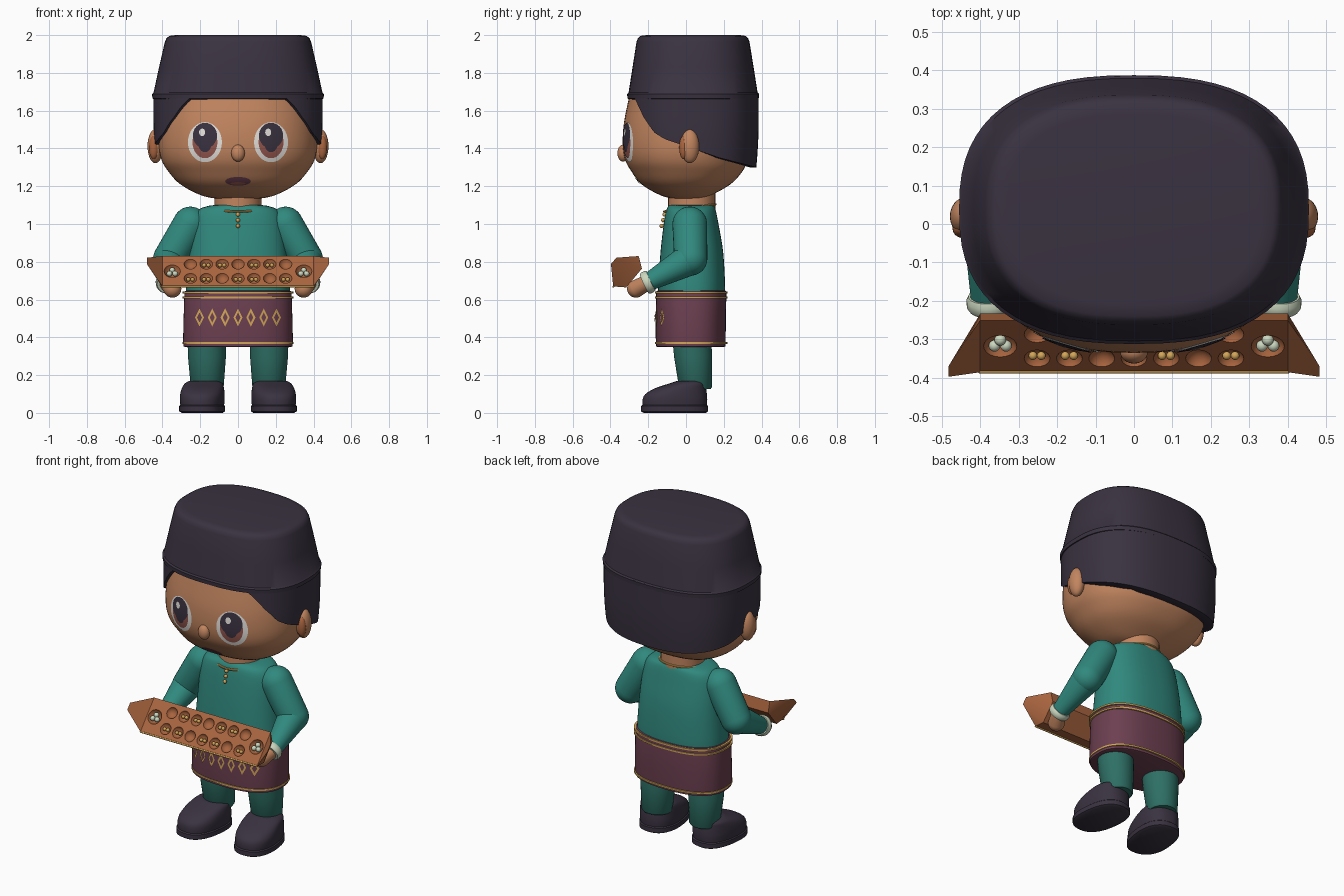
import bpy, bmesh, math
from mathutils import Vector, Matrix
from mathutils.bvhtree import BVHTree

cube = bpy.data.objects.get("Cube")
if cube:
    bpy.data.objects.remove(cube, do_unlink=True)


def paint(name, *rgb):
    m = bpy.data.materials.new(name)
    m.use_nodes = True
    m.diffuse_color = (*rgb, 1)
    m.node_tree.nodes["Principled BSDF"].inputs["Base Color"].default_value = (*rgb, 1)
    return m


DARK = paint("dark plum", .042, .032, .052)
SKIN = paint("warm skin", .54, .235, .115)
TEAL = paint("teal cloth", .03, .25, .21)
DEEP = paint("deep teal cloth", .027, .16, .13)
MAROON = paint("maroon cloth", .15, .05, .08)
GOLD = paint("gold", .65, .38, .1)
WOOD = paint("reddish wood", .40, .13, .05)
PALE = paint("pale green", .60, .68, .52)
WHITE = paint("eye white", .85, .82, .78)
IRIS = paint("iris brown", .30, .095, .075)
parts = []


def finish(name, mat, bm, fix=True):
    if fix:
        bmesh.ops.recalc_face_normals(bm, faces=bm.faces)
    mesh = bpy.data.meshes.new(name)
    bm.to_mesh(mesh)
    mesh.materials.append(mat)
    ob = bpy.data.objects.new(name, mesh)
    bpy.context.collection.objects.link(ob)
    parts.append(ob)
    return ob


def skin_rings(bm, rings, caps=True):
    rows = [[bm.verts.new(p) for p in ring] for ring in rings]
    n = len(rows[0])
    for a, b in zip(rows, rows[1:]):
        for i in range(n):
            bm.faces.new((a[i], a[(i + 1) % n], b[(i + 1) % n], b[i]))
    if caps:
        bm.faces.new(rows[0])
        bm.faces.new(rows[-1])


def oval(t, power):
    c, s = math.cos(t), math.sin(t)
    return (math.copysign(abs(c) ** (2 / power), c), math.copysign(abs(s) ** (2 / power), s))


def turns(n):
    return [math.tau * i / n for i in range(n)]


def smooth_rows(rows, steps):
    # Rounded interpolation between profile rows
    rows = [rows[0], *rows, rows[-1]]
    out = []
    for p0, p1, p2, p3 in zip(rows, rows[1:], rows[2:], rows[3:]):
        for k in range(steps):
            s = k / steps
            out.append([b + .5 * s * (c - a + s * (2 * a - 5 * b + 4 * c - d + s * (3 * (b - c) + d - a)))
                        for a, b, c, d in zip(p0, p1, p2, p3)])
    return out + [rows[-1]]


def loft(name, mat, rows, power=2.4, steps=1, at=Matrix()):
    # Rows are height, front y, back y, half width
    bm = bmesh.new()
    rings = []
    for z, front, back, rx in smooth_rows(rows, steps):
        ring = [oval(t, power) for t in turns(64)]
        rings.append([at @ Vector((rx * c, (front + back) / 2 + (back - front) / 2 * s, z)) for c, s in ring])
    skin_rings(bm, rings)
    finish(name, mat, bm)
    return BVHTree.FromBMesh(bm)


def lathe(name, mat, a, b, profile):
    # Profile is distance along the axis, radius
    a, b = Vector(a), Vector(b)
    turn = (b - a).to_track_quat('Z', 'Y')
    bm = bmesh.new()
    skin_rings(bm, [[a + turn @ Vector((r * math.cos(t), r * math.sin(t), d)) for t in turns(32)]
                    for d, r in profile])
    return finish(name, mat, bm)


def capsule(name, mat, a, b, ra, rb):
    length = (Vector(b) - Vector(a)).length
    arc = [math.pi / 2 * k / 8 for k in range(9)]
    start = [(-ra * math.cos(t), max(ra * math.sin(t), .001)) for t in arc]
    end = [(length + rb * math.sin(t), max(rb * math.cos(t), .001)) for t in arc]
    return lathe(name, mat, a, b, start + end)


def ball(name, mat, at, size):
    bm = bmesh.new()
    bmesh.ops.create_uvsphere(bm, u_segments=24, v_segments=14, radius=1,
                              matrix=Matrix.Translation(at) @ Matrix.Diagonal((*size, 1)))
    return finish(name, mat, bm)


def decal(name, mat, target, x, z, rx, rz, lift, inner=.01, n=32):
    # Thin painted shape laid on the front of a curved body
    bm = bmesh.new()
    rings = []
    for k in range(6):
        s = inner + (1 - inner) * k / 5
        ring = []
        for t in turns(n):
            px, pz = x + rx * s * math.cos(t), z + rz * s * math.sin(t)
            hit = target.ray_cast(Vector((px, -2, pz)), Vector((0, 1, 0)))[0]
            ring.append((px, hit.y - lift, pz))
        rings.append(ring)
    skin_rings(bm, rings, caps=False)
    bm.normal_update()
    bmesh.ops.reverse_faces(bm, faces=[f for f in bm.faces if f.normal.y > 0])
    finish(name, mat, bm, fix=False)


# Head and face
head = loft("head", SKIN, [
    (1.13, -.04, .08, .08), (1.15, -.13, .13, .19), (1.21, -.235, .235, .305), (1.28, -.29, .30, .37),
    (1.34, -.322, .325, .405), (1.42, -.335, .345, .42), (1.54, -.328, .35, .415),
    (1.70, -.295, .33, .39)], 2.3, 5)
ball("nose", SKIN, (0, -.333, 1.375), (.036, .03, .045))
for side, x in (("right", -.175), ("left", .175)):
    decal(side + "_eye_white", WHITE, head, x, 1.433, .09, .106, .003)
    decal(side + "_iris", IRIS, head, x, 1.433, .066, .085, .005)
    decal(side + "_pupil", DARK, head, x, 1.468, .064, .068, .007)
    decal(side + "_lower_pupil", DARK, head, x, 1.425, .035, .045, .0075)
    decal(side + "_eye_glint", WHITE, head, x - .015, 1.485, .016, .02, .009)
decal("mouth", MAROON, head, 0, 1.226, .068, .023, .004)
decal("lower_lip", IRIS, head, 0, 1.214, .04, .008, .006)
lathe("neck", SKIN, (0, .03, 1.03), (0, .03, 1.2), [(0, .125), (.17, .125)])

# Hair: a shell whose lower edge drops from the brow to the nape
edge = [(-.27, 1.68), (-.217, 1.565), (-.164, 1.485), (-.11, 1.45), (.02, 1.405), (.18, 1.35), (.40, 1.295)]


def hairline(y):
    for (y0, z0), (y1, z1) in zip(edge, edge[1:]):
        if y0 < y <= y1:
            return z0 + (z1 - z0) * (y - y0) / (y1 - y0)
    return 1.68


hair = bmesh.new()
strands = []
for k in range(-1, 13):
    ring = []
    for t in turns(128):
        c, s = oval(t, 2.5)
        low = hairline(.04 + .34 * s)
        z = low + (1.69 - low) * max(k, 0) / 12
        grow = 1 - .55 * max(0, 1.56 - z) ** 2 - (.1 if k < 0 else 0)
        ring.append((.447 * grow * c, .038 + .347 * grow * s, z))
    strands.append(ring)
skin_rings(hair, strands)
finish("hair", DARK, hair)

# Hat with rolled lower rim
loft("hat", DARK, [
    (1.66, -.295, .37, .435), (1.664, -.31, .385, .453), (1.688, -.312, .387, .455), (1.696, -.304, .379, .447),
    (1.83, -.283, .358, .418), (1.965, -.262, .336, .387), (1.985, -.254, .328, .378), (1.996, -.24, .315, .362),
    (2.0, -.21, .285, .33)], 2.5)

# Shirt, collar and buttons
loft("shirt", TEAL, [
    (.60, -.145, .20, .27), (.66, -.148, .207, .275), (.85, -.135, .197, .26), (1.0, -.118, .172, .243),
    (1.07, -.105, .158, .215), (1.095, -.092, .148, .16), (1.1, -.085, .14, .12)], 2.4, 4)
bpy.ops.mesh.primitive_torus_add(major_radius=.137, minor_radius=.006, major_segments=48, minor_segments=8,
                                 location=(0, .02, 1.085), rotation=(math.radians(8), 0, 0))
collar = bpy.context.object
collar.name = "collar_trim"
collar.data.materials.append(GOLD)
parts.append(collar)
for k in range(3):
    ball(f"button_{k + 1}", GOLD, (0, -.113 - .008 * k, 1.05 - .03 * k), (.011, .011, .011))

# Wrapped cloth with gold bands and a row of diamonds
wrap = loft("waist_cloth", MAROON, [
    (.348, -.15, .20, .275), (.352, -.158, .208, .288), (.375, -.16, .21, .291), (.50, -.161, .211, .288),
    (.63, -.158, .214, .284), (.645, -.155, .212, .281), (.65, -.14, .20, .26)], 2.5)
for k, z in enumerate((.366, .606, .633)):
    loft(f"gold_band_{k + 1}", GOLD, [(z, -.15, .20, .28), (z, -.165, .219, .293),
                                      (z + .010, -.165, .219, .293), (z + .010, -.15, .20, .28)], 2.5)
for k in range(7):
    decal(f"diamond_{k + 1}", GOLD, wrap, .068 * (k - 3), .505, .024, .048, .006, .55, 4)

# Limbs, ears and shoes on both sides
for side, m in (("right", -1), ("left", 1)):
    ball(side + "_ear", SKIN, (m * .437, .02, 1.412), (.042, .05, .09))
    ball(side + "_inner_ear", WOOD, (m * .446, -.012, 1.405), (.026, .024, .062))
    elbow, wrist = (m * .362, .025, .815), (m * .376, -.185, .70)
    capsule(side + "_upper_sleeve", TEAL, (m * .252, .02, 1.0), elbow, .092, .088)
    capsule(side + "_lower_sleeve", TEAL, elbow, wrist, .087, .05)
    lathe(side + "_cuff", PALE, wrist, (m * .37, -.26, .665),
          [(0, .04), (0, .055), (.012, .061), (.03, .061), (.04, .055), (.04, .03)])
    capsule(side + "_hand", SKIN, (m * .372, -.215, .685), (m * .347, -.265, .657), .042, .047)
    lathe(side + "_leg", DEEP, (m * .165, .03, .40), (m * .163, .052, .12),
          [(0, .103), (.10, .101), (.27, .087), (.28, .08)])
    at = Matrix.Translation((m * .182, 0, 0)) @ Matrix.Rotation(m * math.radians(7), 4, 'Z')
    loft(side + "_sole", DARK, [(0, -.225, .105, .105), (.008, -.238, .117, .119), (.036, -.238, .117, .119),
                                (.042, -.23, .11, .112)], 2.4, 1, at)
    loft(side + "_shoe", DARK, [(.03, -.23, .11, .112), (.07, -.23, .112, .116), (.10, -.215, .11, .115),
                                (.13, -.165, .105, .11), (.155, -.09, .098, .10), (.168, -.05, .08, .08)],
         2.4, 3, at)

# Game board: tilted tray with pointed raised ends
tray = Matrix.Translation((0, -.318, .75)) @ Matrix.Rotation(math.radians(50), 4, 'X')
bm = bmesh.new()
ends = []
for m in (-1, 1):
    ends.append([bm.verts.new(tray @ Vector((m * x, u, n))) for x, u, n in (
        (.40, .105, 0), (.40, -.105, 0), (.40, -.065, -.056), (.40, .065, -.056), (.482, .022, .085),
        (.482, -.022, .085))])
for i in range(4):
    j = (i + 1) % 4
    bm.faces.new((ends[0][i], ends[0][j], ends[1][j], ends[1][i]))
for ft, fb, bb, bt, tt, tb in ends:
    for loop in ((ft, fb, tb, tt), (bt, bb, tb, tt), (ft, bt, tt), (fb, bb, tb)):
        bm.faces.new(loop)
board = finish("game_board", WOOD, bm)

# Scooped wells in two rows, plus a store at each end
wells = [(.084 * c, u, .036) for c in range(-3, 4) for u in (-.049, .049)]
wells += [(-.348, 0, .045), (.348, 0, .045)]
bm = bmesh.new()
for x, u, r in wells:
    bmesh.ops.create_uvsphere(bm, u_segments=20, v_segments=12, radius=r,
                              matrix=tray @ Matrix.Translation((x, u, .012)))
cutter = finish("well_cutter", WOOD, bm)
parts.remove(cutter)
cutter.hide_render = True
cut = board.modifiers.new("wells", 'BOOLEAN')
cut.operation = 'DIFFERENCE'
cut.solver = 'EXACT'
cut.object = cutter
bpy.context.view_layer.objects.active = board
bpy.ops.object.modifier_apply(modifier=cut.name)
bpy.data.objects.remove(cutter, do_unlink=True)

# Beads and edge trim on the board
for k, (x, u, r) in enumerate(wells):
    store = r > .04
    if store or k % 3 != 1:
        spots = [(-.015, -.009), (.015, -.009), (0, .015)] if store else [(-.011, 0), (.011, 0)]
        size = .015 if store else .011
        for j, (dx, du) in enumerate(spots):
            ball(f"bead_{k + 1}_{j + 1}", PALE if store else GOLD,
                 tray @ Vector((x + dx, u + du, -.009)), (size,) * 3)
capsule("board_trim", GOLD, tray @ Vector((-.4, -.105, -.002)), tray @ Vector((.4, -.105, -.002)), .005, .005)

# Smooth shading with crisp edges
bpy.ops.object.select_all(action='DESELECT')
for ob in parts:
    ob.select_set(True)
bpy.context.view_layer.objects.active = parts[0]
bpy.ops.object.shade_smooth_by_angle(angle=math.radians(35))
